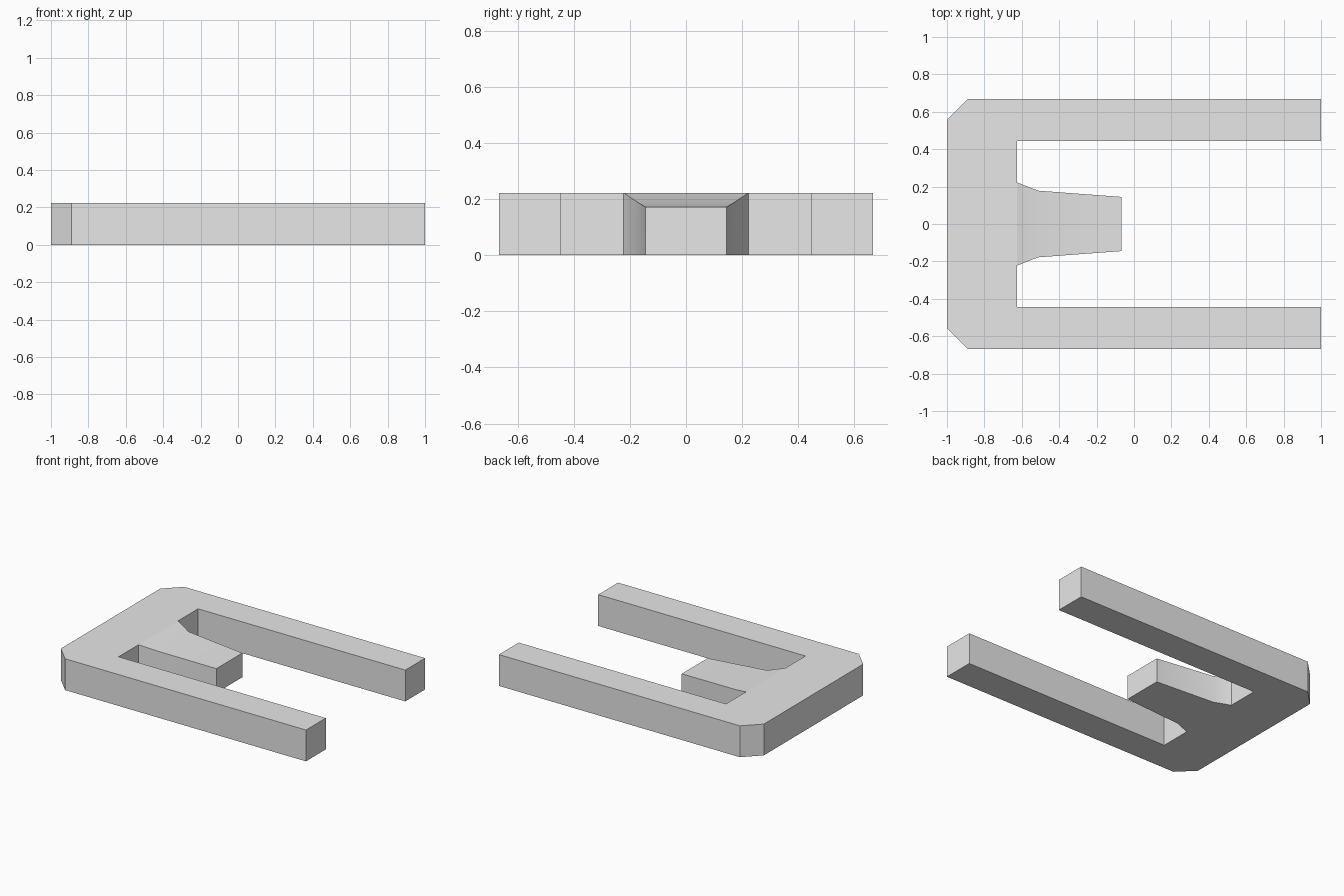
import bpy
import bmesh
import math

cube = bpy.data.objects.get("Cube")
if cube:
    bpy.data.objects.remove(cube, do_unlink=True)

HEIGHT = 0.222

grey = bpy.data.materials.new("plain grey")
grey.use_nodes = True
colour = (0.8, 0.8, 0.8, 1)
grey.diffuse_color = colour
grey.node_tree.nodes["Principled BSDF"].inputs["Base Color"].default_value = colour


def finish(name, bm):
    """Turn a bmesh into a named, coloured object."""
    bmesh.ops.recalc_face_normals(bm, faces=bm.faces[:])
    mesh = bpy.data.meshes.new(name)
    bm.to_mesh(mesh)
    bm.free()
    mesh.materials.append(grey)
    obj = bpy.data.objects.new(name, mesh)
    bpy.context.collection.objects.link(obj)
    return obj


# Forked frame: half outline mirrored across y, then extruded upward
half = [(-0.625, 0.222), (-0.625, 0.445), (1, 0.445), (1, 0.667),
        (-0.889, 0.667), (-1, 0.556)]
outline = half + [(x, -y) for x, y in reversed(half)]
bm = bmesh.new()
base = bm.faces.new([bm.verts.new((x, y, 0)) for x, y in outline])
top = bmesh.ops.extrude_face_region(bm, geom=[base], use_keep_orig=True)
bmesh.ops.translate(bm, vec=(0, 0, HEIGHT),
                    verts=[v for v in top["geom"] if isinstance(v, bmesh.types.BMVert)])
finish("forked_frame", bm)

# Tapered centre tongue: loft of rectangular sections (x, half width, top height)
sections = [(-0.625, 0.222, HEIGHT), (-0.512, 0.178, 0.192), (-0.068, 0.145, 0.172)]
bm = bmesh.new()
rings = [[bm.verts.new((x, y, z)) for y, z in ((-w, 0), (w, 0), (w, h), (-w, h))]
         for x, w, h in sections]
for a, b in zip(rings, rings[1:]):
    for i in range(4):
        j = (i + 1) % 4
        bm.faces.new((a[i], a[j], b[j], b[i]))
bm.faces.new(rings[-1])
bm.faces.ensure_lookup_table()
tongue = finish("centre_tongue", bm)

# The open root of the tongue rests against the frame, so make sure faces point outward
tip = tongue.data.polygons[-1]
if tip.normal.x < 0:
    tongue.data.flip_normals()

# Smooth the tongue's gentle bends and keep its corners sharp
bpy.ops.object.select_all(action="DESELECT")
tongue.select_set(True)
bpy.context.view_layer.objects.active = tongue
bpy.ops.object.shade_smooth_by_angle(angle=math.radians(30))
